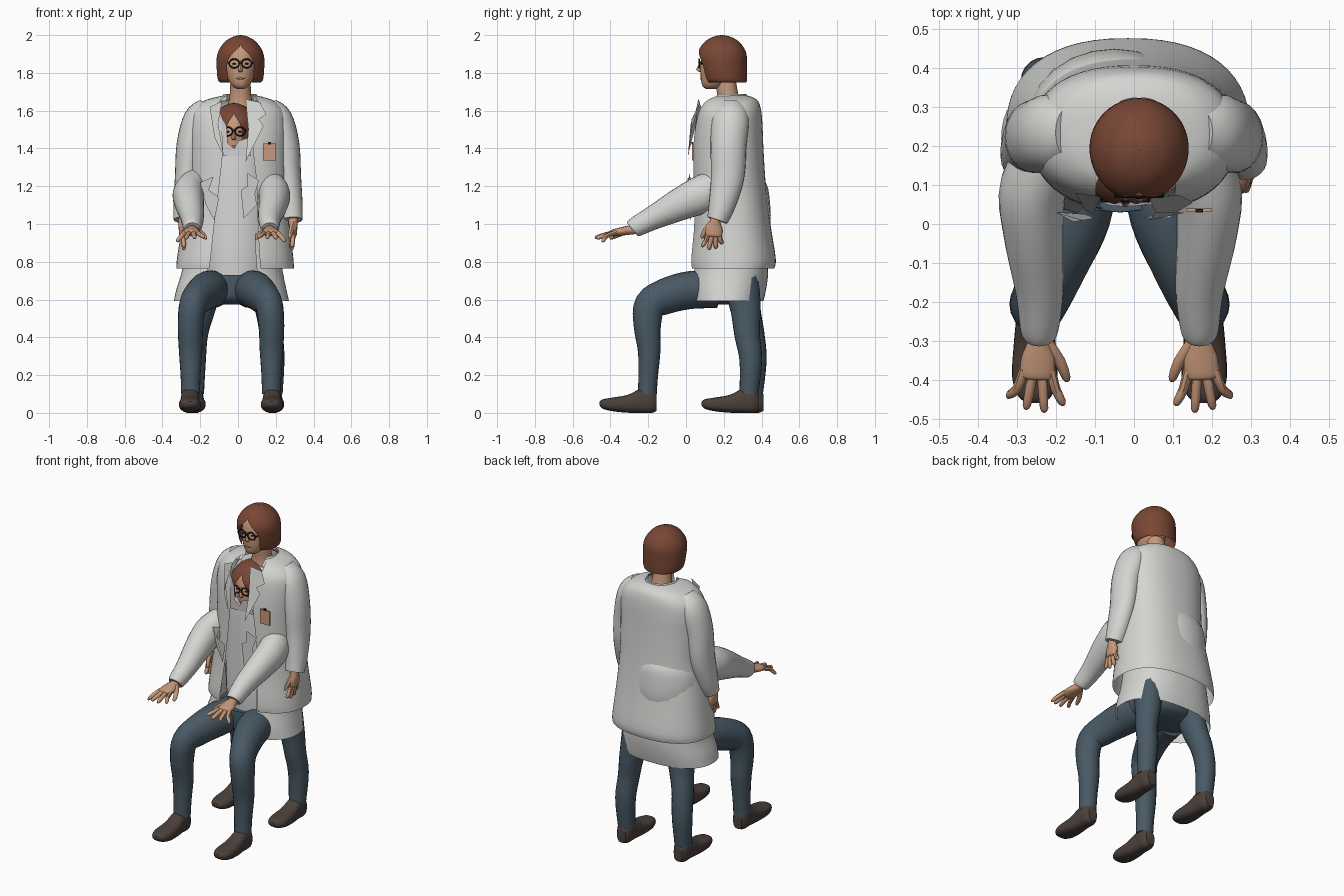
import bpy, bmesh, math
from mathutils import Vector

def material(name, *rgb):
    m = bpy.data.materials.new(name)
    m.diffuse_color = (*rgb, 1)
    return m

COAT = material("coat white", .66, .66, .64)
SHIRT = material("shirt grey", .67, .67, .67)
TROUSER = material("slate blue", .065, .10, .13)
SHOE = material("shoe brown", .07, .052, .043)
SKIN = material("skin", .58, .32, .195)
HAIR = material("hair auburn", .19, .062, .036)
BLACK = material("black", .012, .012, .014)
LIP = material("lip", .45, .22, .15)

def finish(name, bm, mat):
    bmesh.ops.remove_doubles(bm, verts=bm.verts, dist=1e-5)
    bmesh.ops.recalc_face_normals(bm, faces=bm.faces)
    me = bpy.data.meshes.new(name)
    bm.to_mesh(me)
    bm.free()
    ob = bpy.data.objects.new(name, me)
    bpy.context.collection.objects.link(ob)
    me.materials.append(mat)
    for p in me.polygons:
        p.use_smooth = True
    me.set_sharp_from_angle(angle=math.radians(45))
    return ob

def smooth_rows(rows, sub):
    """Catmull-Rom through rows of numbers."""
    if sub < 2:
        return [list(r) for r in rows]
    out = []
    for i in range(len(rows) - 1):
        a, b, c, d = (rows[min(max(k, 0), len(rows) - 1)] for k in (i - 1, i, i + 1, i + 2))
        for j in range(sub):
            t = j / sub
            out.append([.5 * (2*q + (r-p)*t + (2*p-5*q+4*r-s)*t*t + (3*q-p-3*r+s)*t**3)
                        for p, q, r, s in zip(a, b, c, d)])
    out.append(list(rows[-1]))
    return out

def add_loft(bm, rows, side=(1, 0, 0), axis=None, power=2, seg=24, sub=4, slit=False):
    """Rows are x, y, z, side radius, depth radius (, half width of front slit)."""
    rows = smooth_rows(rows, sub)
    pts = [Vector(r[:3]) for r in rows]
    rings = []
    for i, r in enumerate(rows):
        t = Vector(axis) if axis else (pts[min(i+1, len(pts)-1)] - pts[max(i-1, 0)]).normalized()
        u = Vector(side)
        u = (u - t * u.dot(t)).normalized()
        v = t.cross(u)
        rs, rn = max(r[3], .001), max(r[4], .001)
        g = math.asin(min(1, max(r[5], 0) / rs) ** (power / 2)) if slit else 0
        ring = []
        for k in range(seg + 1 if slit else seg):
            a = -math.pi / 2 + g + (2 * math.pi - 2 * g) * k / seg
            c, s = math.cos(a), math.sin(a)
            ring.append(bm.verts.new(pts[i] + u * rs * math.copysign(abs(c) ** (2/power), c)
                                     + v * rn * math.copysign(abs(s) ** (2/power), s)))
        rings.append(ring)
    for p, q in zip(rings, rings[1:]):
        for k in range(seg):
            m = (k + 1) % len(p)
            bm.faces.new((p[k], p[m], q[m], q[k]))
    if not slit:
        bm.faces.new(rings[0])
        bm.faces.new(rings[-1])

def loft(name, rows, mat, **kw):
    bm = bmesh.new()
    add_loft(bm, rows, **kw)
    return finish(name, bm, mat)

UP = (0, 0, 1)

def flat(name, pts, mat):
    bm = bmesh.new()
    bm.faces.new([bm.verts.new(p) for p in pts])
    return finish(name, bm, mat)

def hand(name, wrist, d, across, normal, length=.21):
    """Palm, four fanned fingers and a thumb (thumb on the +across side)."""
    w, d, a, n = Vector(wrist), Vector(d).normalized(), Vector(across), Vector(normal)
    k = length / .21
    P = lambda f, s, h=0: w + d * f * k + a * s * k + n * h * k
    bm = bmesh.new()
    add_loft(bm, [(*P(f, 0), r, h) for f, r, h in
                  ((-.03, .028, .028), (.02, .028, .025), (.07, .044, .022), (.115, .044, .018), (.125, .03, .01))],
             side=a, seg=14)
    for i, tip in enumerate((.18, .205, .212, .195)):
        s = -.034 + .0225 * i
        drop = (-.03, -.012, -.008, -.008)[i]
        add_loft(bm, [(*P(.10, s), .013, .013), (*P(.15, s * 1.45, drop / 3), .0125, .0125),
                      (*P(tip - .01, s * 2, drop), .0105, .0105), (*P(tip, s * 2.1, drop * 1.2), .003, .003)],
                 side=a, seg=8, sub=2)
    add_loft(bm, [(*P(.03, .02), .017, .015), (*P(.08, .056, -.012), .015, .014),
                  (*P(.125, .075, -.024), .011, .01), (*P(.135, .078, -.028), .003, .003)], side=a, seg=8, sub=2)
    finish(name, bm, SKIN)

def leg(name, rows):
    loft(name, rows, TROUSER, seg=20)

def shoe(name, x, dy):
    rows = [(.155, .055, .03, .045), (.185, .065, .047, .066), (.24, .064, .048, .064), (.31, .048, .054, .047),
            (.39, .045, .058, .036), (.44, .047, .043, .025), (.458, .05, .02, .01)]
    loft(name, [(x, dy - y, z, r, h) for y, z, r, h in rows], SHOE, axis=(0, -1, 0), power=2.6)

def head(who, ox, oy, oz, part=1):
    # face, neck, nose
    loft(who + "_face", [(ox, oy + y, oz + z, a, b) for z, y, a, b in
         ((1.715, .135, .02, .03), (1.735, .145, .048, .06), (1.79, .165, .075, .088), (1.86, .175, .083, .097),
          (1.92, .185, .075, .09), (1.96, .19, .04, .05))], SKIN, axis=UP)
    loft(who + "_neck", [(ox, oy + .235, oz + 1.58, .085, .08), (ox, oy + .225, oz + 1.66, .06, .058),
                         (ox, oy + .205, oz + 1.78, .052, .055)], SKIN, axis=UP)
    loft(who + "_nose", [(ox, oy + .088, oz + 1.865, .006, .01), (ox, oy + .073, oz + 1.82, .012, .018),
                         (ox, oy + .08, oz + 1.806, .011, .01)], SKIN, axis=UP, seg=10)
    loft(who + "_lips", [(ox + x, oy + .081, oz + 1.77, r, r) for x, r in ((-.024, .001), (0, .006), (.024, .001))],
         LIP, side=(0, 0, 1), seg=8)
    # bobbed hair, parted at the front
    loft(who + "_hair", [(ox, oy + y, oz + z, a, b, g * part) for z, y, a, b, g in
         ((1.75, .212, .109, .109, .062), (1.77, .205, .121, .117, .066), (1.85, .194, .127, .128, .07),
          (1.9, .19, .122, .13, .044), (1.94, .19, .103, .112, .004), (1.975, .19, .07, .078, 0),
          (1.995, .19, .03, .034, 0), (2.0, .19, .001, .001, 0))], HAIR, axis=UP, slit=True, seg=40)
    # eyes and round glasses
    for s in (-1, 1):
        loft(who + "_eye", [(ox + s*.032 + x, oy + .083, oz + 1.848, r, r) for x, r in
             ((-.012, .001), (0, .005), (.012, .001))], BLACK, side=(0, 0, 1), seg=8)
        ring = [(ox + s*.033 + .027*math.cos(t), oy + .07, oz + 1.85 + .023*math.sin(t), .004, .004)
                for t in [k * math.pi / 8 for k in range(17)]]
        loft(who + "_glasses_rim", ring, BLACK, side=(0, 1, 0), seg=6, sub=1)
        loft(who + "_glasses_arm", [(ox + s*.059, oy + .072, oz + 1.853, .004, .004),
                                    (ox + s*.087, oy + .16, oz + 1.853, .004, .004)], BLACK, side=(0, 0, 1), seg=6, sub=1)
    loft(who + "_glasses_bridge", [(ox - .008, oy + .068, oz + 1.853, .004, .004),
                                   (ox + .008, oy + .068, oz + 1.853, .004, .004)], BLACK, side=(0, 0, 1), seg=6, sub=1)

head("standing", .013, 0, 0)
head("seated", -.022, -.012, -.36, .62)

# open coat of the standing figure
loft("standing_coat", [(x, y, z, a, b, g) for z, x, y, a, b, g in
     ((.765, -.015, .243, .312, .225, .135), (.82, -.015, .245, .308, .23, .13), (1.0, -.01, .24, .285, .207, .115),
      (1.2, 0, .228, .262, .195, .1), (1.4, 0, .222, .262, .188, .08), (1.52, 0, .225, .262, .18, .09),
      (1.6, .003, .23, .245, .168, .1), (1.65, .005, .237, .19, .145, .1), (1.672, .01, .24, .125, .11, .08),
      (1.68, .012, .238, .085, .085, .06))], COAT, axis=UP, power=2.35, seg=48, slit=True)
# coat skirt of the seated figure
loft("seated_coat_skirt", [(x, y, z, a, b, g) for z, x, y, a, b, g in
     ((.592, -.035, .215, .305, .195, .2), (.66, -.035, .22, .29, .205, .17), (.76, -.03, .232, .265, .203, .13),
      (.95, -.03, .235, .235, .19, .12))], COAT, axis=UP, power=2.35, seg=48, slit=True)
# bulge of the seated back through the standing coat
loft("seated_coat_back", [(-.05, .265, z, a, b) for z, a, b in
     ((.93, .2, .165), (1.02, .22, .183), (1.12, .22, .179), (1.2, .2, .166), (1.26, .15, .13))], COAT, axis=UP)
# shirt front
loft("shirt", [(-.01, .23, z, a, b) for z, a, b in
     ((.715, .185, .175), (.85, .2, .182), (1.1, .2, .178), (1.35, .2, .17), (1.43, .2, .155), (1.52, .18, .13),
      (1.62, .12, .08))], SHIRT, axis=UP)
flat("standing_shirt_edge", [(-.12, .065, 1.6), (-.1, .06, 1.6), (-.06, .048, 1.51), (-.055, .046, 1.43), (-.02, .045, 1.4),
                             (.0, .046, 1.44), (.05, .05, 1.455), (.07, .058, 1.36), (-.1, .058, 1.36)], SHIRT)
loft("seated_hips", [(-.035, .2, z, a, b) for z, a, b in
     ((.575, .1, .1), (.605, .19, .16), (.68, .215, .17), (.73, .2, .17))], TROUSER, axis=UP)

# lapels and collar
flat("standing_lapel_left", [(-.15, .08, 1.62), (-.085, .07, 1.65), (-.105, .025, 1.53), (-.075, .01, 1.36),
                             (-.125, .035, 1.46)], COAT)
flat("standing_lapel_right", [(.04, .065, 1.66), (.115, .075, 1.645), (.15, .055, 1.58), (.11, .03, 1.555), (.135, .03, 1.52),
                              (.04, .01, 1.33), (.055, .03, 1.5)], COAT)
flat("seated_lapel_left", [(-.2, .03, 1.22), (-.13, .01, 1.25), (-.155, .005, 1.18), (-.1, .015, 1.14), (-.125, .025, 1.02),
                           (-.17, .03, 1.1)], COAT)
flat("seated_lapel_right", [(.05, .015, 1.27), (.11, .03, 1.23), (.09, .015, 1.16), (.1, .03, 1.1), (.03, .018, 1.03),
                            (.015, .015, 1.18), (.05, .015, 1.2)], COAT)
loft("standing_collar", [(.01, .215, 1.65, .125, .12, .075), (.01, .222, 1.67, .1, .1, .068),
                         (.01, .227, 1.688, .087, .092, .07)], COAT, axis=UP, slit=True)

# badge with clip
for nm, z0, z1, x0, x1, y, m in (("badge", 1.335, 1.425, .133, .2, .036, SKIN), ("badge_clip", 1.422, 1.434, .158, .176, .034, BLACK)):
    bm = bmesh.new()
    bmesh.ops.create_cube(bm, size=1)
    for v in bm.verts:
        v.co = ((x0+x1)/2 + v.co.x*(x1-x0), y + v.co.y*.008, (z0+z1)/2 + v.co.z*(z1-z0))
    finish(nm, bm, m)

for s, side in ((-1, "left"), (1, "right")):
    # standing arms hang down
    loft("standing_sleeve_" + side, [(s*.165, .235, 1.63, .045, .065), (s*.21, .235, 1.56, .076, .097),
         (s*.248, .225, 1.42, .077, .095), (s*.268, .22, 1.25, .066, .088), (s*.28, .19, 1.1, .062, .07),
         (s*.285, .165, 1.02, .056, .055)], COAT)
    hand("standing_hand_" + side, (s*.292, .155, 1.03), (0, -.1, -1), (0, -1, 0), (s, 0, 0), .165)
    # seated arms reach forward
    ex, wx = -.035 + s*.222, -.037 + s*.205
    loft("seated_sleeve_" + side, [(-.035 + s*.16, .24, 1.24, .07, .08), (ex, .1, 1.165, .085, .1),
         (ex, -.02, 1.11, .078, .088), (wx, -.17, 1.035, .062, .064), (wx, -.265, .985, .05, .053),
         (wx, -.285, .972, .042, .045)], COAT)
    hand("seated_hand_" + side, (wx, -.275, .972), (s*.05, -1, -.17), (-s, 0, 0), (0, -.17, 1))
    # seated legs
    kx = -.037 + s*.214
    leg("seated_leg_" + side, [(-.035 + s*.1, .16, .655, .1, .1), (-.035 + s*.125, .02, .65, .1, .1),
        (-.037 + s*.165, -.1, .62, .085, .095), (kx - s*.012, -.19, .57, .073, .085), (kx, -.205, .46, .068, .072),
        (kx, -.195, .33, .062, .06), (kx, -.2, .2, .053, .052), (kx, -.205, .1, .05, .05)])
    shoe("seated_shoe_" + side, kx + s*.003, 0)
    # standing legs, one slightly behind the other
    dy = -s * .012
    fx = -.022 + s*.208
    leg("standing_leg_" + side, [(s*.1, .27, .95, .1, .11), (-.01 + s*.14, .288, .75, .09, .1),
        (-.015 + s*.175, .315, .55, .07, .08), (fx - s*.01, .335 + dy, .42, .062, .068),
        (fx, .355 + dy, .28, .06, .06), (fx, .345 + dy, .1, .05, .05)])
    shoe("standing_shoe_" + side, fx, .552 + dy)
